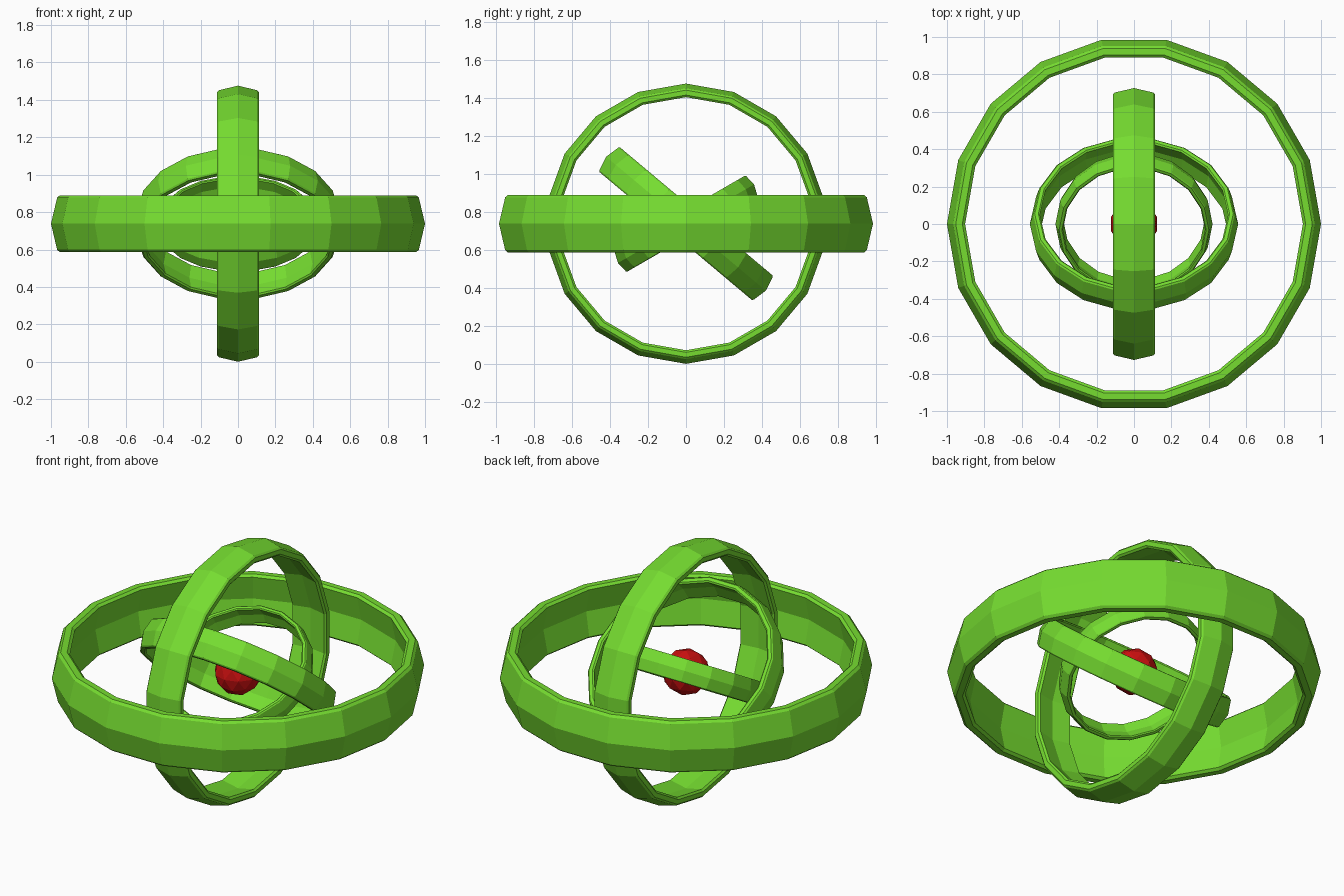
import bpy, bmesh
from math import cos, sin, pi, radians

if "Cube" in bpy.data.objects:
    bpy.data.objects.remove(bpy.data.objects["Cube"])

SIDES = 18
CENTRE = 0.738

def material(name, rgb):
    m = bpy.data.materials.new(name)
    m.diffuse_color = (*rgb, 1)
    m.use_nodes = True
    m.node_tree.nodes["Principled BSDF"].inputs["Base Color"].default_value = m.diffuse_color
    return m

green = material("green", (0.18, 0.72, 0.03))
red = material("red", (0.6, 0.005, 0.005))

# Band cross-section (radius, height): bent strip with bevelled rims
upper = [(0.967, 0.139), (0.953, 0.152), (0.918, 0.152), (0.903, 0.139)]
SECTION = [(1.0, 0)] + upper + [(0.932, 0)] + [(r, -z) for r, z in reversed(upper)]

def ring(name, radius, rotation):
    bm = bmesh.new()
    loops = []
    for i in range(SIDES):
        a = 2 * pi * i / SIDES
        loops.append([bm.verts.new((r * radius * cos(a), r * radius * sin(a), z * radius))
                      for r, z in SECTION])
    n = len(SECTION)
    for i in range(SIDES):
        p, q = loops[i], loops[(i + 1) % SIDES]
        for j in range(n):
            k = (j + 1) % n
            bm.faces.new((p[j], q[j], q[k], p[k]))
    bmesh.ops.recalc_face_normals(bm, faces=bm.faces)
    me = bpy.data.meshes.new(name)
    bm.to_mesh(me)
    bm.free()
    me.materials.append(green)
    ob = bpy.data.objects.new(name, me)
    bpy.context.collection.objects.link(ob)
    ob.location.z = CENTRE
    ob.rotation_euler = [radians(d) for d in rotation]

# Nested rings, largest to smallest
ring("outer_ring", 1.0, (0, 0, 0))
ring("upright_ring", 0.738, (0, 90, 0))
ring("tilted_ring", 0.557, (-40, 0, 0))
ring("inner_ring", 0.42, (30, 0, 0))

# Faceted ball at the middle
bpy.ops.mesh.primitive_ico_sphere_add(subdivisions=2, radius=0.128, location=(0, 0, CENTRE))
ball = bpy.context.object
ball.name = "core_ball"
ball.data.materials.append(red)
